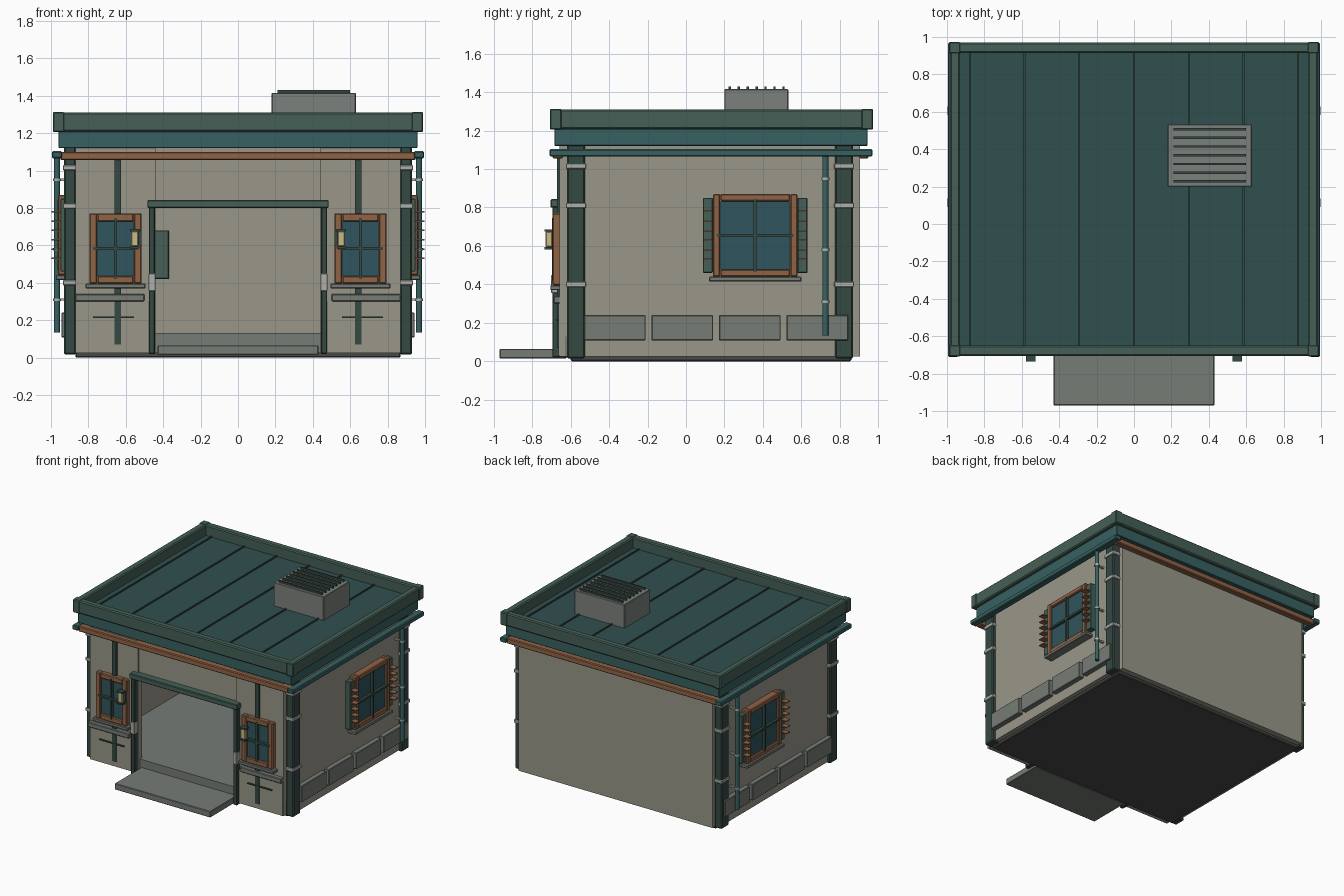
import bpy, math

if "Cube" in bpy.data.objects:
    bpy.data.objects.remove(bpy.data.objects["Cube"])

COL = {
    "wall": (0.32, 0.31, 0.25), "roof": (0.03, 0.08, 0.08), "trim": (0.06, 0.115, 0.095),
    "dark": (0.035, 0.065, 0.055), "teal": (0.04, 0.12, 0.12), "copper": (0.28, 0.125, 0.06),
    "glass": (0.03, 0.09, 0.11), "stone": (0.18, 0.2, 0.18), "pale": (0.42, 0.44, 0.4),
    "cream": (0.6, 0.5, 0.25), "base": (0.06, 0.065, 0.06), "vent": (0.2, 0.22, 0.2),
}
MATS = {}
for k, c in COL.items():
    MATS[k] = bpy.data.materials.new(k)
    MATS[k].diffuse_color = (*c, 1)


def box(name, x, y, z, mat, bevel=0.0):
    """Axis-aligned box from (min, max) pairs."""
    x, y, z = sorted(x), sorted(y), sorted(z)
    bpy.ops.mesh.primitive_cube_add(size=1, location=[(a + b) / 2 for a, b in (x, y, z)])
    o = bpy.context.object
    o.name = name
    o.scale = [b - a for a, b in (x, y, z)]
    bpy.ops.object.transform_apply(location=False, rotation=False, scale=True)
    o.data.materials.append(MATS[mat])
    if bevel:
        m = o.modifiers.new("bevel", 'BEVEL')
        m.width, m.segments = bevel, 1
    return o


def cyl(name, x, y, z, r, mat):
    bpy.ops.mesh.primitive_cylinder_add(vertices=12, radius=r, depth=z[1] - z[0],
                                        location=(x, y, sum(z) / 2))
    o = bpy.context.object
    o.name = name
    o.data.materials.append(MATS[mat])
    bpy.ops.object.shade_smooth_by_angle(angle=math.radians(40))


def window(name, put, u, v, d0, d1, w):
    """Framed window; put(name, u, v, depth, mat, bevel) places a box on a wall."""
    put(name + "_frame_left", (u[0], u[0] + w), v, (d0, d1), "copper", 0.006)
    put(name + "_frame_right", (u[1] - w, u[1]), v, (d0, d1), "copper", 0.006)
    inner = (u[0] + w, u[1] - w)
    put(name + "_frame_bottom", inner, (v[0], v[0] + w), (d0, d1), "copper", 0.006)
    put(name + "_frame_top", inner, (v[1] - w, v[1]), (d0, d1), "copper", 0.006)
    put(name + "_glass", inner, (v[0] + w, v[1] - w), (d0, d1 - 0.018), "glass", 0)
    cu, cv = sum(u) / 2, sum(v) / 2
    put(name + "_muntin_upright", (cu - .008, cu + .008), (v[0] + .025, v[1] - .025), (d0, d1 + .004), "dark", 0)
    put(name + "_muntin_cross", (u[0] + .02, u[1] - .02), (cv - .008, cv + .008), (d0, d1 + .004), "dark", 0)
    put(name + "_sill", (u[0] - .02, u[1] + .02), (v[0] - .025, v[0]), (d0, d1 + .012), "stone", 0.004)


# Base, floor and doorstep
box("base_slab", (-.87, .87), (-.6, .86), (0, .03), "base", 0.006)
box("floor", (-.87, .87), (-.63, .87), (.025, .13), "stone")
box("doorstep", (-.43, .43), (-.97, -.62), (.015, .065), "stone", 0.004)

# Back wall and the panel above the doorway
box("back_wall", (-.87, .87), (.855, .905), (.025, 1.13), "wall")
box("wall_above_door", (-.445, .445), (-.645, -.6), (.82, 1.13), "wall")
box("wall_cabinet", (-.62, -.37), (.82, .856), (.42, .68), "trim", 0.004)

for s, side in ((-1, "left"), (1, "right")):
    def X(a, b): return (s * a, s * b)

    def side_put(name, u, v, d, mat, bev):
        box(f"{side}_{name}", X(*d), u, v, mat, bev)

    def front_put(name, u, v, d, mat, bev):
        box(f"{side}_{name}", X(*u), (-d[0], -d[1]), v, mat, bev)

    # Walls and corner pillars with pale bands
    box(side + "_wall", X(.86, .905), (-.6, .86), (.025, 1.13), "wall")
    box(side + "_front_wall", X(.44, .87), (-.657, -.605), (.025, 1.13), "wall")
    for end, y in (("front", (-.62, -.525)), ("back", (.775, .87))):
        box(f"{side}_{end}_pillar", X(.865, .93), y, (.015, 1.13), "dark", 0.008)
        for z in (.4, .81, 1.015):
            box(f"{side}_{end}_pillar_band", X(.862, .936), (y[0] - .005, y[1] + .005),
                (z - .014, z + .014), "pale", 0.004)

    # Front bay: lower panel, strip, ledge, groove bar, window, lamp
    box(side + "_lower_panel", X(.475, .865), (-.664, -.65), (.03, .3), "wall")
    box(side + "_front_strip", X(.625, .66), (-.672, -.65), (.07, 1.06), "dark")
    box(side + "_front_ledge", X(.5, .87), (-.69, -.65), (.3, .34), "stone", 0.005)
    box(side + "_panel_bar", X(.555, .775), (-.676, -.66), (.212, .22), "dark")
    window("front_window", front_put, (.515, .795), (.395, .77), .65, .694, .042)
    box(side + "_lamp_plate", X(.515, .545), (-.706, -.69), (.6, .68), "dark")
    box(side + "_lamp_glass", X(.533, .572), (-.73, -.695), (.595, .675), "cream", 0.004)
    for z in (.588, .68):
        box(side + "_lamp_cap", X(.527, .578), (-.735, -.69), (z - .006, z + .006), "dark")

    # Door post with a pale latch plate
    box(side + "_door_post", X(.444, .476), (-.695, -.6), (.02, .81), "dark", 0.004)
    box(side + "_latch_plate", X(.442, .478), (-.701, -.65), (.355, .45), "pale", 0.003)

    # Side window with louvred shutters
    window("side_window", side_put, (.14, .58), (.44, .87), .89, .962, .038)
    for u in ((.088, .14), (.58, .632)):
        box(side + "_shutter", X(.9, .95), u, (.46, .85), "trim", 0.004)
        for i in range(6):
            z = .53 + i * .05
            box(side + "_shutter_slat", X(.94, .998), (u[0] + .003, u[1] - .003),
                (z - .004, z + .004), "copper")

    # Plinth panels along the side
    for i in range(4):
        y = -.53 + i * .351
        box(side + "_plinth_panel", X(.89, .944), (y, y + .32), (.108, .24), "stone", 0.004)

    # Gutter and downpipe
    box(side + "_gutter", X(.94, .995), (-.71, .97), (1.065, 1.103), "teal", 0.006)
    cyl(side + "_downpipe", s * .968, .725, (.135, 1.08), .016, "teal")
    for z in (.31, .58, .95):
        cyl(side + "_pipe_collar", s * .968, .725, (z - .007, z + .007), .021, "pale")
        box(side + "_pipe_bracket", X(.89, .965), (.717, .733), (z - .006, z + .006), "pale")

# Door header and copper trims front and back
box("door_header", (-.485, .485), (-.705, -.61), (.8, .843), "trim", 0.005)
box("front_copper_trim", (-.95, .95), (-.695, -.64), (1.055, 1.1), "copper", 0.006)
box("back_copper_trim", (-.95, .95), (.9, .95), (1.055, 1.1), "copper", 0.006)

# Roof: fascia, deck, parapet and corner blocks
box("roof_fascia", (-.96, .96), (-.685, .945), (1.12, 1.21), "teal", 0.004)
box("roof_deck", (-.94, .94), (-.66, .93), (1.2, 1.225), "roof")
for y, n in (((-.705, -.65), "front"), ((.915, .97), "back")):
    box(n + "_parapet", (-.985, .985), y, (1.208, 1.31), "trim", 0.008)
    for s in (-1, 1):
        yc = (y[0] - .003, y[1] + .003)
        box(n + "_parapet_corner", (s * .928, s * .99), yc, (1.205, 1.313), "trim", 0.006)
for s, n in ((-1, "left"), (1, "right")):
    box(n + "_parapet", (s * .93, s * .985), (-.66, .925), (1.208, 1.31), "trim", 0.008)
for i in range(-3, 4):
    x = i * .2925
    box("roof_seam", (x - .005, x + .005), (-.65, .915), (1.22, 1.234), "dark")

# Rooftop vent with slats
box("vent_box", (.18, .63), (.2, .533), (1.22, 1.415), "vent", 0.004)
for i in range(7):
    y = .228 + i * .0465
    box("vent_slat", (.21, .6), (y - .006, y + .006), (1.41, 1.43), "dark")

for m in bpy.data.materials:
    if m.users and not m.is_grease_pencil:
        m.use_nodes = True
        m.node_tree.nodes["Principled BSDF"].inputs["Base Color"].default_value = m.diffuse_color
